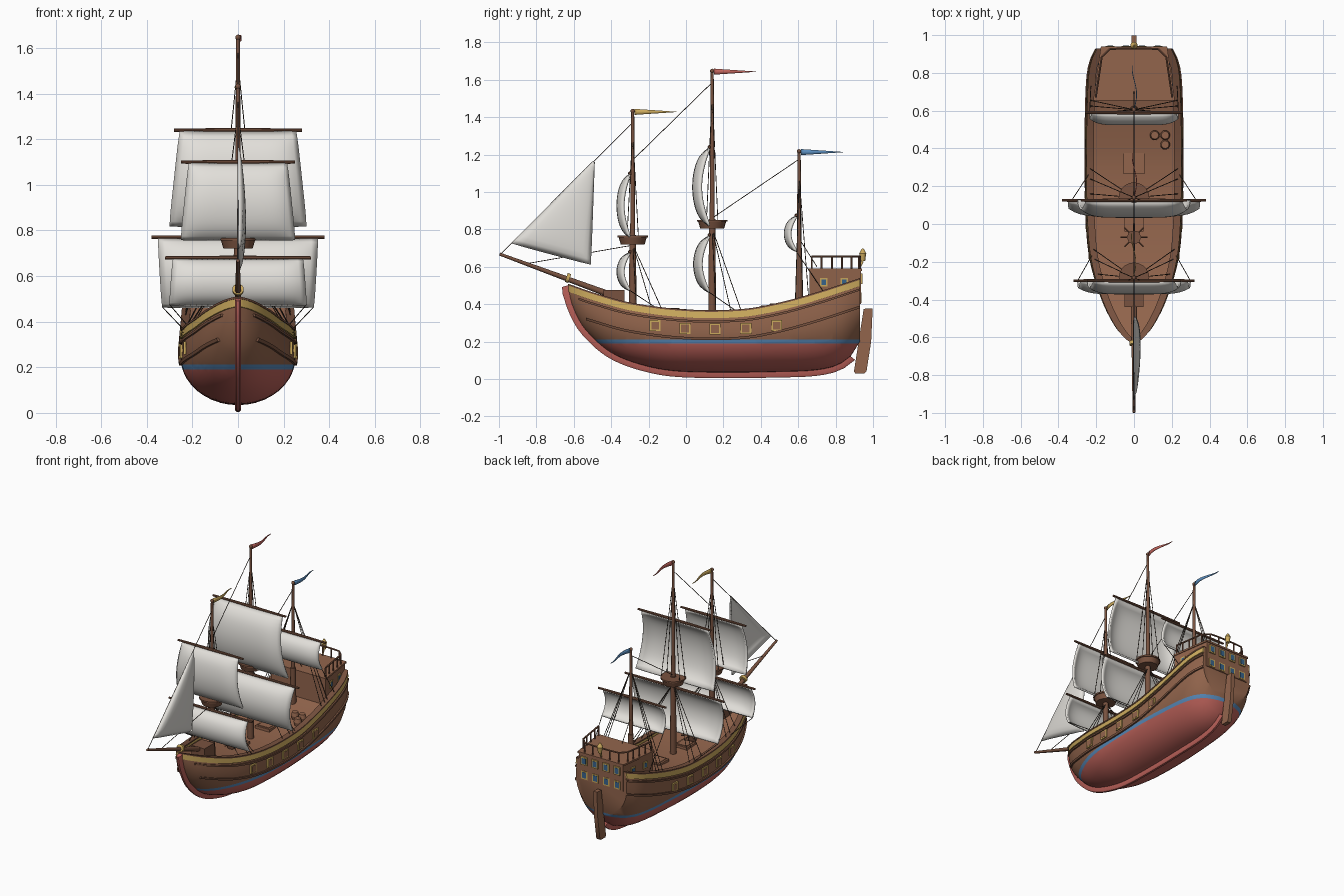
import bpy, bmesh, math
from mathutils import Vector, Matrix

cube = bpy.data.objects.get("Cube")
if cube:
    bpy.data.objects.remove(cube)


def material(name, *rgb):
    m = bpy.data.materials.new(name)
    m.use_nodes = True
    m.diffuse_color = (*rgb, 1)
    m.node_tree.nodes["Principled BSDF"].inputs["Base Color"].default_value = (*rgb, 1)
    return m


WOOD = material("brown wood", .29, .13, .073)
DARK = material("dark wood", .19, .085, .05)
RED = material("red paint", .52, .125, .105)
BLUE = material("blue paint", .1, .26, .5)
GOLD = material("gold trim", .6, .4, .11)
CLOTH = material("sailcloth", .76, .74, .7)
ROPE = material("rope", .05, .035, .025)
GLASS = material("window glass", .04, .13, .27)


def finish(name, bm, *mats, smooth=True):
    bmesh.ops.recalc_face_normals(bm, faces=bm.faces[:])
    me = bpy.data.meshes.new(name)
    bm.to_mesh(me)
    bm.free()
    for m in mats:
        me.materials.append(m)
    if smooth:
        me.shade_smooth()
        me.set_sharp_from_angle(angle=math.radians(40))
    ob = bpy.data.objects.new(name, me)
    bpy.context.scene.collection.objects.link(ob)
    return ob


def rod(bm, p, q, r1, r2=None, n=10):
    p, q = Vector(p), Vector(q)
    turn = (q - p).to_track_quat('Z', 'Y').to_matrix().to_4x4()
    bmesh.ops.create_cone(bm, cap_ends=True, segments=n, radius1=r1, radius2=r1 if r2 is None else r2,
                          depth=(q - p).length, matrix=Matrix.Translation((p + q) / 2) @ turn)


def box(bm, centre, size, turn=0):
    bmesh.ops.create_cube(bm, size=1, matrix=Matrix.Translation(centre) @ Matrix.Rotation(turn, 4, 'Z')
                          @ Matrix.Diagonal((*size, 1)))


def loft(bm, rows, closed=False):
    grid = [[bm.verts.new(p) for p in row] for row in rows]
    n = len(rows[0])
    for a, b in zip(grid, grid[1:]):
        for i in range(n if closed else n - 1):
            j = (i + 1) % n
            bm.faces.new((a[i], a[j], b[j], b[i]))
    return grid


def smooth_curve(pts):
    """Smooth function through (y, value) points."""
    def slope(i):
        a, b = pts[max(i - 1, 0)], pts[min(i + 1, len(pts) - 1)]
        return (b[1] - a[1]) / (b[0] - a[0])

    def f(y):
        i = max(k for k in range(len(pts) - 1) if k == 0 or pts[k][0] <= y)
        (y0, v0), (y1, v1) = pts[i], pts[i + 1]
        h = y1 - y0
        t = min(max((y - y0) / h, 0), 1)
        return (v0 * (1 + 2 * t) * (1 - t) ** 2 + v1 * t * t * (3 - 2 * t)
                + h * t * (1 - t) * (slope(i) * (1 - t) - slope(i + 1) * t))
    return f


# Hull lines: sheer height, bottom height and half width along the length
sheer = smooth_curve([(-.63, .5), (-.5, .455), (-.3, .4), (0, .363), (.3, .365), (.5, .4), (.7, .455), (.93, .53)])
bottom = smooth_curve([(-.63, .46), (-.6, .37), (-.54, .265), (-.4, .14), (-.2, .065), (0, .038), (.5, .038),
                       (.75, .055), (.87, .11), (.93, .2)])
beam = smooth_curve([(-.63, .004), (-.6, .045), (-.53, .1), (-.4, .165), (-.2, .225), (0, .247), (.3, .253),
                     (.6, .25), (.8, .24), (.88, .22), (.93, .195)])
BOW, STERN = -.63, .93
stations = [BOW + (STERN - BOW) * (i / 44) ** 1.4 for i in range(45)]


def half_width(y, z):
    b, s, w = bottom(y), sheer(y), beam(y)
    c = b + .65 * (s - b)
    if z < c:
        return w * math.sqrt(max(0, 1 - ((c - z) / (c - b)) ** 2))
    return w * (1 - .05 * ((z - c) / (s - c)) ** 2)


def rib(y):
    b, s = bottom(y), sheer(y)
    c = b + .65 * (s - b)
    zs = [c - (c - b) * math.cos(math.pi / 2 * i / 10) for i in range(11)] + [c + (s - c) * i / 4 for i in range(1, 5)]
    side = [(half_width(y, z), y, z) for z in zs]
    return [(-x, y, z) for x, y, z in side[:0:-1]] + [(0, y, b)] + side[1:]


# Hull, cut at the waterline so the paint bands follow height
bm = bmesh.new()
bm.faces.new(loft(bm, [rib(y) for y in stations])[-1])
for z in (.19, .212):
    bmesh.ops.bisect_plane(bm, geom=bm.verts[:] + bm.edges[:] + bm.faces[:], plane_co=(0, 0, z), plane_no=(0, 0, 1))
for f in bm.faces:
    z = f.calc_center_median().z
    f.material_index = 1 if z < .19 else 2 if z < .212 else 0
finish("hull", bm, WOOD, RED, BLUE)

# Deck
deck = lambda y: sheer(y) - .04
bm = bmesh.new()
loft(bm, [[(k * half_width(y, deck(y)), y, deck(y)) for k in (-1, 0, 1)] for y in stations[1:]])
finish("deck", bm, WOOD)


def strake(name, low, high, out, inner, mat, start=BOW):
    bm = bmesh.new()
    for side in (-1, 1):
        rows = []
        for y in [v for v in stations if v >= start]:
            s = sheer(y)
            x0, x1 = (half_width(y, s + min(h, 0)) for h in (low, high))
            rows.append([(side * max(x, 0), y, s + h) for x, h in
                         ((x0 - inner, low), (x0 + out, low), (x1 + out, high), (x1 - inner, high))])
        grid = loft(bm, rows, True)
        bm.faces.new(grid[0])
        bm.faces.new(grid[-1])
    finish(name, bm, mat)


strake("gold_band", -.034, 0, .008, .012, GOLD)
strake("cap_rail", 0, .009, .011, .028, DARK)
strake("upper_wale", -.058, -.046, .009, .01, DARK, -.58)
strake("lower_wale", -.152, -.138, .01, .01, DARK, -.55)

# Keel and stem
bm = bmesh.new()
rows = []
for y in [v for v in stations if v < .9]:
    slope = (bottom(y + .004) - bottom(y - .004)) / .008 if y > BOW + .004 else -3.5
    n = Vector((0, slope, -1)).normalized()
    p = Vector((0, y, bottom(y)))
    rows.append([p + n * d + Vector((x, 0, 0)) for x, d in ((-.013, -.02), (-.013, .022), (-.007, .03), (.007, .03), (.013, .022), (.013, -.02))])
rows.insert(0, [p + Vector((0, -.004, .04)) for p in rows[0]])
grid = loft(bm, rows, True)
bm.faces.new(grid[0])
bm.faces.new(grid[-1])
finish("keel", bm, RED)

# Rudder
bm = bmesh.new()
outline = [(.95, .375), (.998, .378), (.99, .2), (.965, .04), (.955, .03), (.905, .03), (.898, .04)]
grid = loft(bm, [[(x, y, z) for y, z in outline] for x in (-.014, .014)], True)
for g in grid:
    bm.faces.new(g)
finish("rudder", bm, WOOD)

# Stern castle with overhanging roof
castle_x = lambda y: .21 - .04 * (y - .66) / .27
for name, z0, z1, grow, mat in (("stern_castle", .4, .58, 0, WOOD), ("castle_roof", .578, .59, .006, WOOD)):
    bm = bmesh.new()
    plan = [(s * (castle_x(y) + grow), y + e * grow) for s, y, e in ((-1, .66, -1), (1, .66, -1), (1, .935, 1), (-1, .935, 1))]
    for g in loft(bm, [[(x, y, z) for x, y in plan] for z in (z0, z1)], True):
        bm.faces.new(g)
    finish(name, bm, mat, smooth=False)

# Castle railing
bm = bmesh.new()
rail = [(castle_x(y) - .006, y) for y in (.672, .725, .78, .835, .885)] + [(.13, .925), (.065, .93), (0, .93)]
rail += [(-x, y) for x, y in rail[-2::-1]]
for x, y in rail:
    rod(bm, (x, y, .585), (x, y, .655), .005, n=6)
for (x0, y0), (x1, y1) in zip(rail, rail[1:]):
    rod(bm, (x0, y0, .655), (x1, y1, .655), .006, n=6)
finish("castle_railing", bm, DARK)

# Windows and gunports: frame plates with smaller panes
panes = {"window": (GLASS, []), "gunport": (WOOD, [])}
for x in (-.126, -.043, .043, .126):
    for z, y in ((.535, .937), (.435, .932)):
        panes["window"][1].append(((x, y, z), math.pi / 2, .048, .056))
for side in (-1, 1):
    for y in (.735, .845):
        panes["window"][1].append(((side * castle_x(y), y, .517), side * .147, .04, .046))
    for y, z in ((-.165, .285), (-.005, .27), (.155, .267), (.32, .27), (.485, .285)):
        panes["gunport"][1].append(((side * (half_width(y, z) + .002), y, z), 0, .058, .058))
for name, (mat, spots) in panes.items():
    frames, insets = bmesh.new(), bmesh.new()
    for centre, turn, w, h in spots:
        box(frames, centre, (.012, w, h), turn)
        box(insets, centre, (.015, w - .017, h - .017), turn)
    finish(name + "_frames", frames, GOLD, smooth=False)
    finish(name + "_panes", insets, mat, smooth=False)

# Stern lantern and bow ring
bm = bmesh.new()
rod(bm, (0, .93, .6), (0, .945, .63), .006)
rod(bm, (0, .945, .63), (0, .945, .67), .013, .018)
rod(bm, (0, .945, .67), (0, .945, .698), .02, .004)
finish("lantern", bm, GOLD)
bm = bmesh.new()
rod(bm, (0, -.64, .543), (0, -.622, .537), .025, n=16)
finish("bow_ring", bm, GOLD)

# Bowsprit and its step
bm = bmesh.new()
rod(bm, (0, -.35, .43), (0, -.997, .668), .018, .008)
box(bm, (0, -.385, .43), (.1, .11, .09))
finish("bowsprit", bm, DARK)

# Deck fittings
bm = bmesh.new()
for y, w in ((.32, .11), (.01, .1)):
    box(bm, (0, y, deck(y)), (w, w, .03))
    box(bm, (0, y, deck(y) + .012), (w - .025, w - .025, .014))
finish("hatches", bm, WOOD, smooth=False)
bm = bmesh.new()
for x, y in ((.11, .47), (.165, .47), (.165, .42)):
    z = deck(y)
    rod(bm, (x, y, z), (x, y, z + .025), .02, .026, 14)
    rod(bm, (x, y, z + .025), (x, y, z + .05), .026, .02, 14)
finish("barrels", bm, WOOD)
bm = bmesh.new()
z = deck(-.07)
rod(bm, (0, -.07, z), (0, -.07, z + .05), .026, .036, 12)
for i in range(8):
    a = math.pi * i / 4
    rod(bm, (0, -.07, z + .04), (.072 * math.cos(a), -.07 + .072 * math.sin(a), z + .04), .005, n=6)
finish("capstan", bm, DARK)


def sail(name, y0, top, low, wide_top, wide_low, depth):
    bm, rows = bmesh.new(), []
    for j in range(19):
        v = j / 18
        row = []
        for i in range(25):
            u = i / 12 - 1
            puff = (1 - abs(u) ** 6) * (1 - abs(2 * v - 1) ** 6)
            row.append((u * (wide_top + (wide_low - wide_top) * v), y0 - depth * (.5 * math.sin(math.pi * v) + .5 * puff),
                        top + (low - top) * v))
        rows.append(row)
    loft(bm, rows)
    mod = finish(name, bm, CLOTH).modifiers.new("thickness", 'SOLIDIFY')
    mod.thickness, mod.offset = .012, 0


# Masts: position, foot-to-top height, nest height, pennant colour, sails (top, low, half widths, yard half length, depth)
masts = {
    "fore": (-.285, 1.44, .72, GOLD, [(1.1, .76, .215, .25, .25, .065), (.68, .475, .285, .3, .32, .065)]),
    "main": (.14, 1.655, .805, RED, [(1.24, .82, .255, .3, .28, .085), (.77, .465, .35, .332, .38, .08)]),
    "mizzen": (.605, 1.225, .58, BLUE, [(.875, .685, .225, .235, .26, .06)]),
}
ropes = bmesh.new()
line = lambda p, q: rod(ropes, p, q, .0022, n=5)
for name, (y, top, nest, flag, sails) in masts.items():
    bm = bmesh.new()
    rod(bm, (0, y, deck(y) - .02), (0, y, nest + .05), .021, .017, 12)
    rod(bm, (0, y, nest), (0, y, top), .014, .008, 12)
    bmesh.ops.create_uvsphere(bm, u_segments=10, v_segments=6, radius=.012, matrix=Matrix.Translation((0, y, top - .008)))
    finish(name + "_mast", bm, DARK)
    tall = name != "mizzen"
    if tall:
        bm = bmesh.new()
        rod(bm, (0, y, nest), (0, y, nest + .04), .064, .076, 20)
        rod(bm, (0, y, nest + .036), (0, y, nest + .046), .081, .081, 20)
        finish(name + "_crows_nest", bm, DARK)
    # Yards and sails
    bm = bmesh.new()
    for i, (z, low, wt, wl, yard, depth) in enumerate(sails):
        rod(bm, (-yard, y - .015, z), (0, y - .015, z), .007, .01, 8)
        rod(bm, (0, y - .015, z), (yard, y - .015, z), .01, .007, 8)
        sail(f"{name}_sail_{i + 1}", y - .016, z - .008, low, wt, wl, depth)
    finish(name + "_yards", bm, DARK)
    # Pennant
    bm = bmesh.new()
    loft(bm, [[(.012 * math.sin(5 * t), y + .01 + .225 * t, top - .012 + s * .016 * (1 - .95 * t)) for s in (-1, 1)]
              for t in (i / 10 for i in range(11))])
    finish(name + "_pennant", bm, flag).modifiers.new("thickness", 'SOLIDIFY').thickness = .004
    # Shrouds and sheets
    head = nest if tall else 1.08
    for s in (-1, 1):
        for dy in (.02, .1, .155) if tall else (-.02, .02, .05):
            line((0, y, head), (s * (half_width(y + dy, sheer(y + dy)) - .005), y + dy, sheer(y + dy)))
        if tall:
            for dy in (-.03, .03):
                line((s * .07, y + dy, nest + .045), (0, y, top - .12))
        line((s * sails[-1][3], y - .018, sails[-1][1]), (s * (half_width(y + .13, sheer(y + .13)) - .005), y + .13, sheer(y + .13)))

# Stays between masts and bowsprit
for a, b in (((-.285, 1.37), (-.99, .668)), ((.14, 1.585), (-.285, 1.17)), ((.605, 1.175), (.14, .86)),
             ((-.86, .615), (-.285, .715)), ((.605, .75), (.7, .6))):
    line((0, *a), (0, *b))
finish("rigging", ropes, ROPE)

# Triangular head sail
head, tack, clew = Vector((0, -.492, 1.165)), Vector((0, -.932, .725)), Vector((0, -.51, .612))
bm, rows = bmesh.new(), []
for j in range(21):
    t = .01 + .99 * j / 20
    row = []
    for i in range(17):
        u = i / 16
        a, b, c = 1 - t, t * (1 - u), t * u
        row.append(head * a + tack * b + clew * c + Vector((.03 * (27 * max(a * b * c, 0)) ** .4, 0, 0)))
    rows.append(row)
loft(bm, rows)
mod = finish("head_sail", bm, CLOTH).modifiers.new("thickness", 'SOLIDIFY')
mod.thickness, mod.offset = .01, 0
